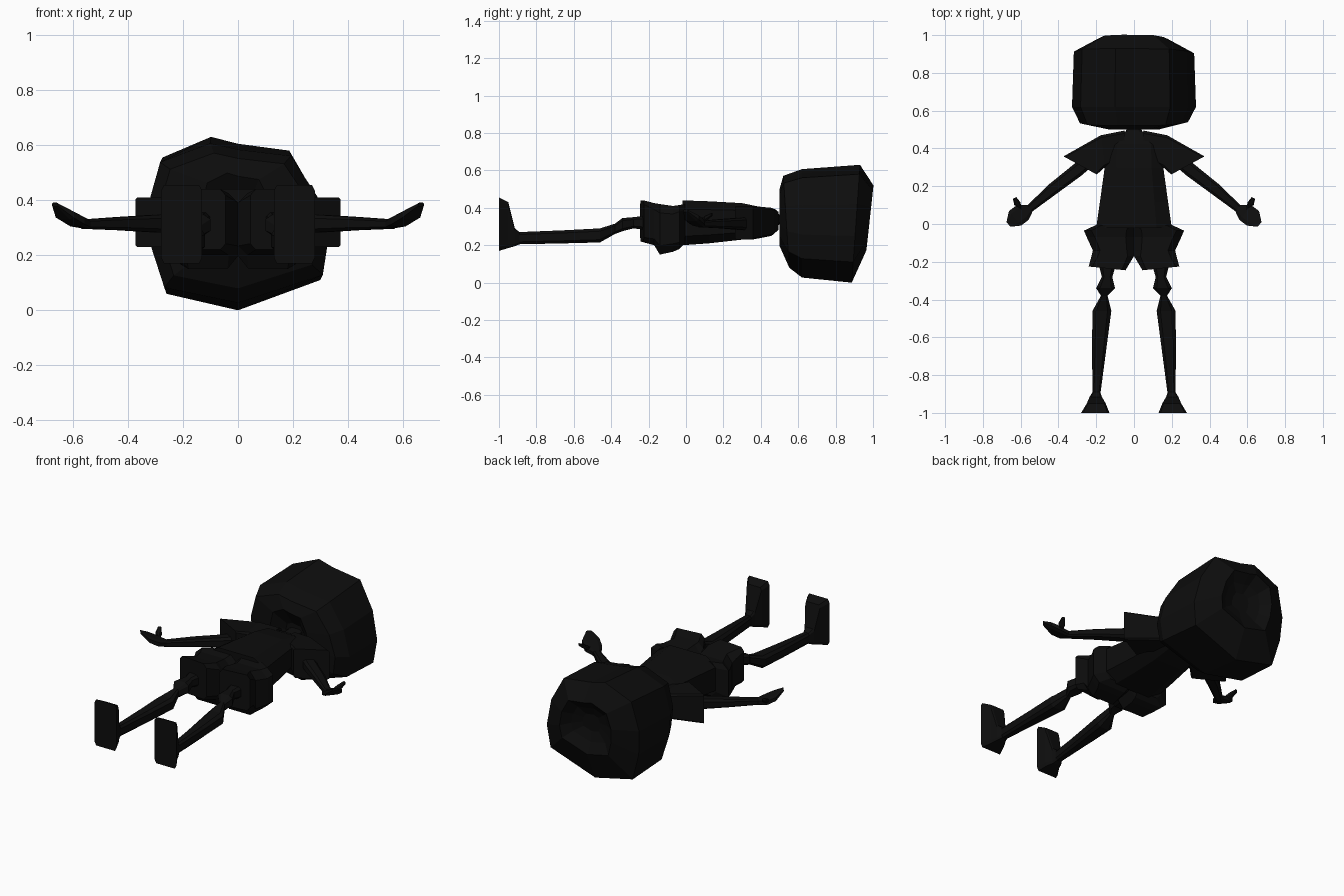
import bpy, bmesh
from mathutils import Vector

cube = bpy.data.objects.get("Cube")
if cube:
    bpy.data.objects.remove(cube, do_unlink=True)

black = bpy.data.materials.new("matte_black")
black.use_nodes = True
black.diffuse_color = (0.004, 0.004, 0.004, 1)
black.node_tree.nodes["Principled BSDF"].inputs["Base Color"].default_value = (0.004, 0.004, 0.004, 1)


def loft(name, rings):
    """Skin equal-length rings of points and cap both ends."""
    bm = bmesh.new()
    loops = [[bm.verts.new(p) for p in r] for r in rings]
    n = len(loops[0])
    for a, b in zip(loops, loops[1:]):
        for i in range(n):
            j = (i + 1) % n
            bm.faces.new((a[i], a[j], b[j], b[i]))
    bm.faces.new(loops[0])
    bm.faces.new(loops[-1])
    bmesh.ops.recalc_face_normals(bm, faces=bm.faces[:])
    mesh = bpy.data.meshes.new(name)
    bm.to_mesh(mesh)
    bm.free()
    mesh.materials.append(black)
    obj = bpy.data.objects.new(name, mesh)
    bpy.context.collection.objects.link(obj)
    return obj


def ring(center, u, v, k=0.6):
    """Chamfered box section spanned by half axes u and v."""
    c, u, v = Vector(center), Vector(u), Vector(v)
    corners = [(1, k), (k, 1), (-k, 1), (-1, k), (-1, -k), (-k, -1), (k, -1), (1, -k)]
    return [c + u * a + v * b for a, b in corners]


def slab(y, x0, x1, z0, z1, k=0.6, skew=0.0):
    """Section facing along y; skew slides its outer side along y."""
    return ring(((x0 + x1) / 2, y, (z0 + z1) / 2),
                ((x1 - x0) / 2, skew, 0), (0, 0, (z1 - z0) / 2), k)


def pair(name, rings):
    """Build a part on the left and its mirror on the right."""
    loft("left_" + name, rings)
    loft("right_" + name, [[Vector((-p[0], p[1], p[2])) for p in r] for r in rings])


# Head: faceted block with a dished crown and a recess round the neck
outline = [(-0.10, 0.63), (0.0, 0.605), (0.19, 0.58), (0.285, 0.42), (0.325, 0.25),
           (0.305, 0.11), (0.0, 0.0), (-0.265, 0.06), (-0.315, 0.23),
           (-0.325, 0.38), (-0.28, 0.555)]


def head_ring(y, sx, sz, tilt=0.0, zc=0.34):
    return [Vector((x * sx, y + tilt * (z - 0.34), zc + (z - 0.34) * sz)) for x, z in outline]


loft("head", [
    head_ring(0.56, 0.2, 0.2),
    head_ring(0.50, 0.40, 0.48, 0.0, 0.36),
    head_ring(0.535, 0.88, 0.78, -0.05, 0.345),
    head_ring(0.62, 1.01, 0.92),
    head_ring(0.91, 0.98, 1.0, 0.07),
    head_ring(0.985, 0.55, 0.55, 0.06, 0.36),
    head_ring(0.945, 0.38, 0.36, 0.04, 0.36),
    head_ring(0.925, 0.18, 0.18, 0.02, 0.36),
])
loft("neck", [slab(0.44, -0.06, 0.06, 0.29, 0.38),
              slab(0.50, -0.04, 0.04, 0.31, 0.365),
              slab(0.57, -0.045, 0.045, 0.31, 0.37)])

# Shirt body tapering to the collar
loft("shirt", [
    slab(-0.02, -0.20, 0.20, 0.20, 0.44),
    slab(0.12, -0.18, 0.18, 0.21, 0.435),
    slab(0.30, -0.155, 0.155, 0.23, 0.425),
    slab(0.42, -0.15, 0.15, 0.25, 0.40),
    slab(0.49, -0.07, 0.07, 0.30, 0.37),
])
# Boxy sleeves, flared at the hem
pair("sleeve", [
    ring((0.05, 0.42, 0.33), (0.0, 0.075, 0), (0, 0, 0.06), 0.8),
    ring((0.165, 0.385, 0.325), (0.01, 0.085, 0), (0, 0, 0.075), 0.85),
    ring((0.285, 0.31, 0.32), (0.088, 0.048, 0), (0, 0, 0.09), 0.92),
])

# Shorts: each half runs from waist to trouser hem, full at the seat
pair("shorts_half", [
    slab(-0.005, 0, 0.20, 0.21, 0.42, 0.7),
    slab(-0.035, 0, 0.265, 0.18, 0.415, 0.7),
    slab(-0.07, 0, 0.25, 0.165, 0.41, 0.65),
    slab(-0.14, 0, 0.218, 0.15, 0.42, 0.65),
    slab(-0.17, 0, 0.225, 0.20, 0.425, 0.7),
    slab(-0.235, 0.045, 0.24, 0.22, 0.44, 0.8, 0.01),
])

# Legs with a narrow knee, then feet pointing up
pair("leg", [
    slab(-0.20, 0.09, 0.19, 0.28, 0.36),
    slab(-0.28, 0.115, 0.17, 0.29, 0.35),
    slab(-0.34, 0.10, 0.20, 0.275, 0.345),
    slab(-0.38, 0.14, 0.175, 0.26, 0.315),
    slab(-0.46, 0.12, 0.22, 0.215, 0.29),
    slab(-0.65, 0.145, 0.222, 0.21, 0.28),
    slab(-0.90, 0.178, 0.22, 0.205, 0.27),
])
pair("foot", [
    slab(-0.89, 0.178, 0.22, 0.205, 0.27, 0.7),
    slab(-0.915, 0.17, 0.235, 0.195, 0.29, 0.75),
    slab(-0.95, 0.15, 0.25, 0.185, 0.43, 0.85),
    slab(-1.0, 0.13, 0.28, 0.17, 0.455, 0.85),
])

# Arms, with sections set square to the slanting limb
side = Vector((0.64, 0.77, 0))


def limb(x, y, z, w, h):
    return ring((x, y, z), side * w, (0, 0, h))


pair("arm", [limb(0.23, 0.345, 0.315, 0.035, 0.035),
             limb(0.30, 0.285, 0.315, 0.036, 0.032),
             limb(0.43, 0.185, 0.315, 0.032, 0.024),
             limb(0.56, 0.075, 0.313, 0.02, 0.017)])
pair("hand", [limb(0.55, 0.085, 0.313, 0.022, 0.017),
              limb(0.59, 0.06, 0.325, 0.05, 0.02),
              limb(0.63, 0.03, 0.348, 0.05, 0.018),
              limb(0.665, -0.002, 0.384, 0.016, 0.007)])
pair("thumb", [limb(0.60, 0.075, 0.325, 0.018, 0.014),
               ring((0.618, 0.108, 0.345), (0.016, -0.008, 0), (0, 0, 0.013)),
               ring((0.632, 0.138, 0.365), (0.009, -0.004, 0), (0, 0, 0.008))])
